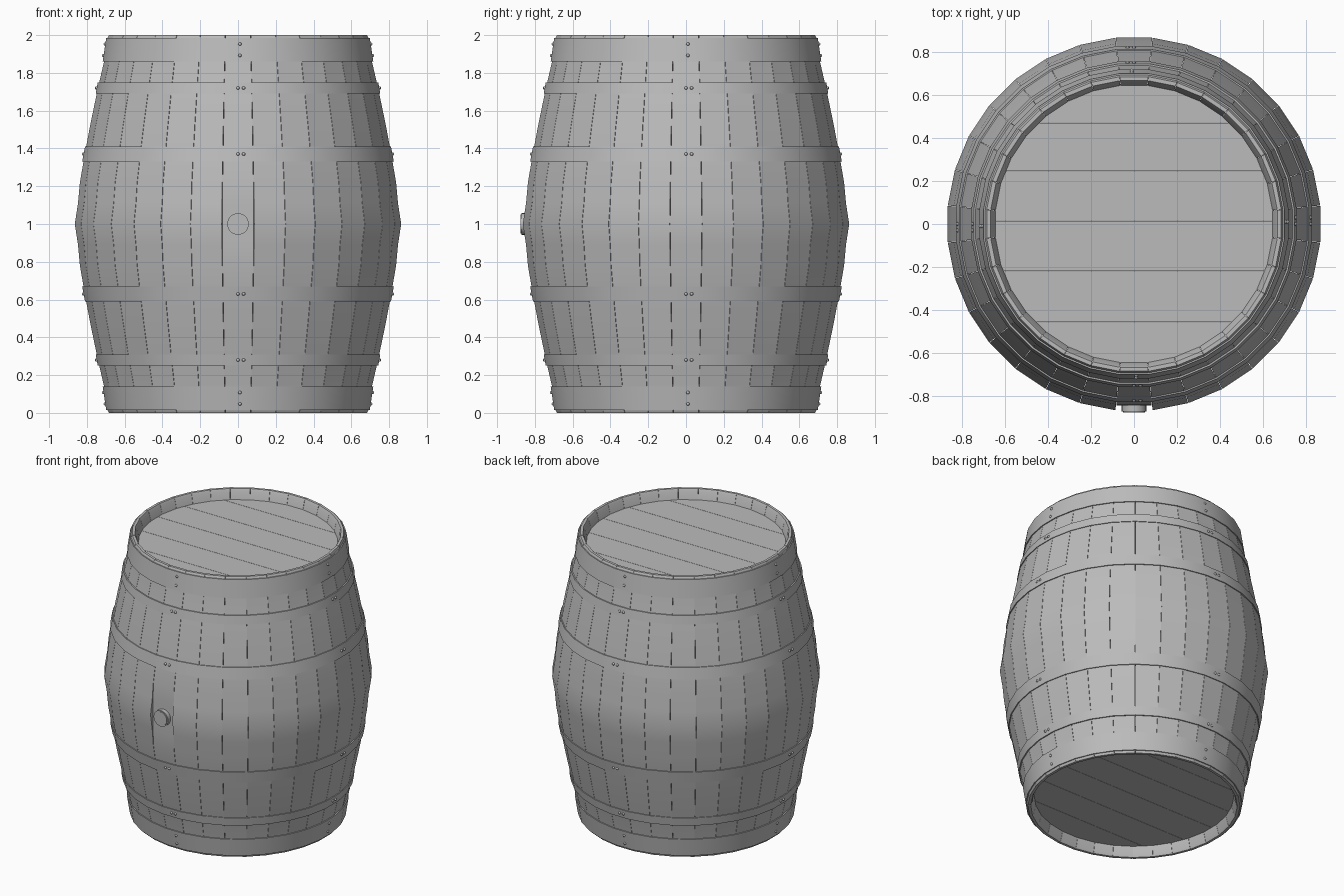
import bpy, bmesh, math
from math import cos, sin, pi
from mathutils import Matrix, Vector

if "Cube" in bpy.data.objects:
    bpy.data.objects.remove(bpy.data.objects["Cube"])

STAVES = 32
HALF = pi / STAVES
HEAD_Z = 1.93

grey = bpy.data.materials.new("plain grey")
grey.use_nodes = True
colour = (0.5, 0.5, 0.5, 1)
grey.diffuse_color = colour
grey.node_tree.nodes["Principled BSDF"].inputs["Base Color"].default_value = colour


def finish(name, bm, smooth_angle=None):
    bmesh.ops.recalc_face_normals(bm, faces=bm.faces)
    mesh = bpy.data.meshes.new(name)
    bm.to_mesh(mesh)
    bm.free()
    mesh.materials.append(grey)
    obj = bpy.data.objects.new(name, mesh)
    bpy.context.collection.objects.link(obj)
    if smooth_angle:
        bpy.ops.object.select_all(action="DESELECT")
        obj.select_set(True)
        bpy.context.view_layer.objects.active = obj
        bpy.ops.object.shade_smooth_by_angle(angle=math.radians(smooth_angle))
    return obj


def ring(bm, profile, angles, closed):
    """Sweep a closed (radius, z) section through the given angles."""
    rows = [[bm.verts.new((r * cos(a), r * sin(a), z)) for r, z in profile] for a in angles]
    pairs = list(zip(rows, rows[1:] + rows[:1])) if closed else list(zip(rows, rows[1:]))
    n = len(profile)
    for a, b in pairs:
        for i in range(n):
            j = (i + 1) % n
            bm.faces.new((a[i], b[i], b[j], a[j]))
    if not closed:
        bm.faces.new(rows[0])
        bm.faces.new(rows[-1][::-1])


# Outer curve of the staves above the waist, mirrored below it
upper = [(0.868, 1.0), (0.851, 1.11), (0.841, 1.22), (0.815, 1.37), (0.785, 1.53),
         (0.745, 1.72), (0.708, 1.88), (0.694, 1.985), (0.686, 2.0)]
outer = [(r, 2 - z) for r, z in reversed(upper[1:])] + upper
inner_top = [(0.668, 2.0), (0.66, 1.985), (0.643, 1.92), (0.66, 1.85), (0.79, 1.0)]
inner = inner_top + [(r, 2 - z) for r, z in reversed(inner_top[:-1])]

# Staves, with the front one cut flat where the bung sits
bm = bmesh.new()
for k in range(STAVES):
    mid = 2 * HALF * k - pi / 2
    limit = 0.845 if k == 0 else 1
    section = [(min(r, limit), z) for r, z in outer] + inner
    edge = HALF * 0.988
    ring(bm, section, (mid - edge, mid + edge), False)
finish("staves", bm, 25)

# Metal hoops: (low z, high z, low radius, high radius), in mirrored pairs
hoops = [(1.33, 1.41, 0.829, 0.814), (1.69, 1.75, 0.757, 0.746), (1.86, 1.985, 0.72, 0.701)]
all_angles = [HALF * (2 * k + 1) for k in range(STAVES)]
for name, flip in (("upper", False), ("lower", True)):
    for i, (z0, z1, r0, r1) in enumerate(hoops):
        section = [(r0, z0), (r1, z1), (r1 - 0.025, z1), (r0 - 0.025, z0)]
        if flip:
            section = [(r, 2 - z) for r, z in section]
        bm = bmesh.new()
        ring(bm, section, all_angles, True)
        finish(f"{name}_hoop_{i + 1}", bm, 30)

        # Rivet pairs on four sides; the wide end hoop has them stacked
        bm = bmesh.new()
        zm, rm = (z0 + z1) / 2, (r0 + r1) / 2
        spots = [(0, 0), (0.03, 0)] if i < 2 else [(0.01, -0.03), (0.01, 0.03)]
        for side in range(4):
            turn = Matrix.Rotation(side * pi / 2, 4, "Z")
            for x, dz in spots:
                z = zm + dz
                y = -rm * cos(HALF) + dz * (r0 - r1) / (z1 - z0)
                place = turn @ Matrix.Translation((x, y, 2 - z if flip else z))
                bmesh.ops.create_uvsphere(bm, u_segments=8, v_segments=6,
                                          radius=0.009, matrix=place)
        finish(f"{name}_rivets_{i + 1}", bm, 60)

# Heads: boards running across, each clipped to the round opening
seams = [-0.66, -0.455, -0.22, 0.015, 0.245, 0.47, 0.66]
for name, z in (("top_head", HEAD_Z - 0.015), ("bottom_head", 2 - HEAD_Z + 0.015)):
    bm = bmesh.new()
    for low, high in zip(seams, seams[1:]):
        board = bmesh.new()
        bmesh.ops.create_cone(board, cap_ends=True, segments=64, radius1=0.652, radius2=0.652,
                              depth=0.03, matrix=Matrix.Translation((0, 0, z)))
        for y, normal in ((low + 0.001, (0, -1, 0)), (high - 0.001, (0, 1, 0))):
            cut = bmesh.ops.bisect_plane(board, geom=board.verts[:] + board.edges[:] + board.faces[:],
                                         plane_co=(0, y, 0), plane_no=normal, clear_outer=True)
            edges = [e for e in cut["geom_cut"] if isinstance(e, bmesh.types.BMEdge)]
            if edges:
                bmesh.ops.edgeloop_fill(board, edges=edges)
        piece = bpy.data.meshes.new("board")
        board.to_mesh(piece)
        board.free()
        bm.from_mesh(piece)
        bpy.data.meshes.remove(piece)
    finish(name, bm)

# Bung in the front stave
bm = bmesh.new()
for radius, depth, y in ((0.057, 0.05, -0.845), (0.05, 0.05, -0.85)):
    place = Matrix.Translation((0, y, 1)) @ Matrix.Rotation(pi / 2, 4, "X")
    bmesh.ops.create_cone(bm, cap_ends=True, segments=24, radius1=radius, radius2=radius,
                          depth=depth, matrix=place)
finish("bung", bm, 30)
